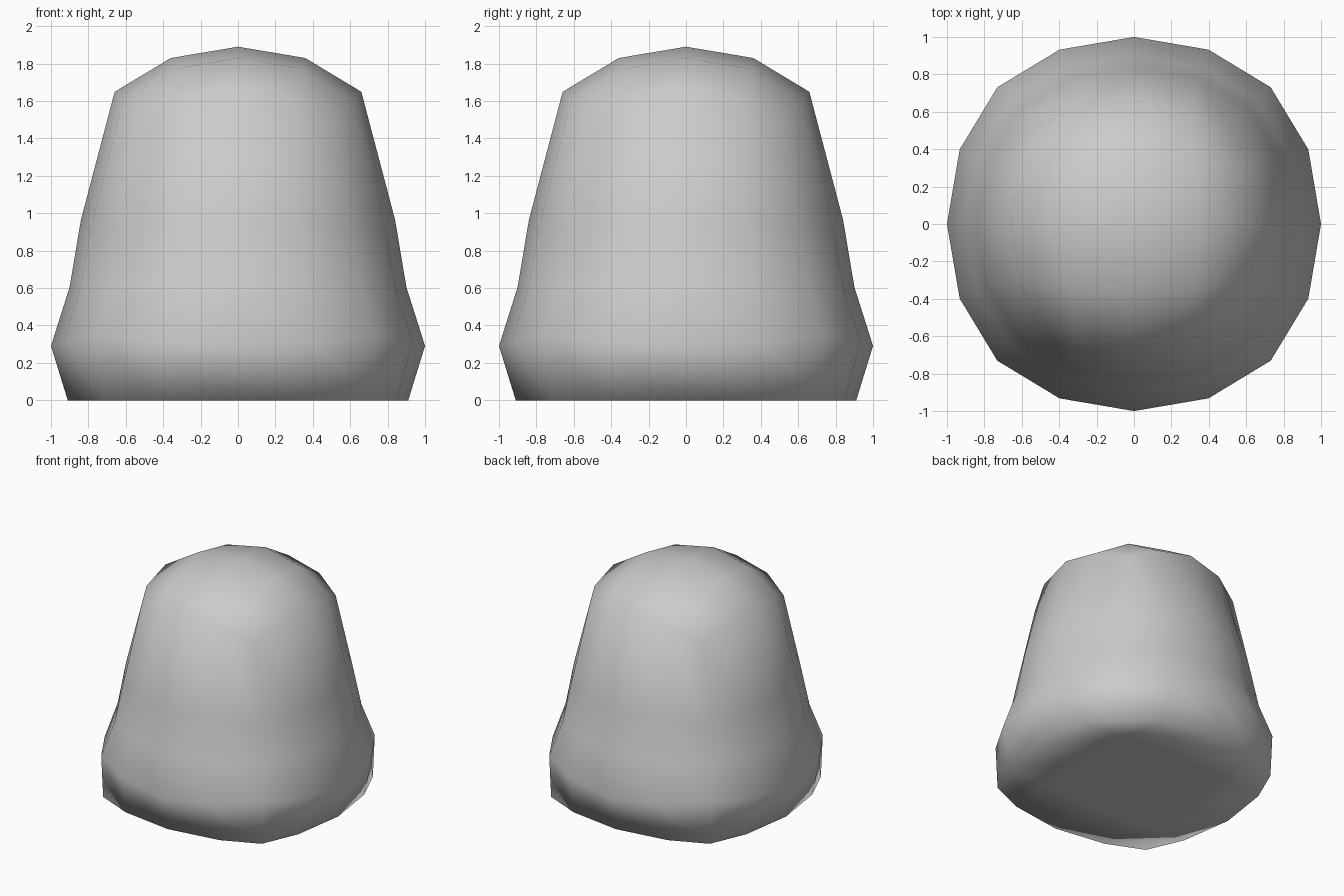
import bpy

if "Cube" in bpy.data.objects:
    bpy.data.objects.remove(bpy.data.objects["Cube"])

# Rounded body: a cube subdivided twice into a 16-sided ball
bpy.ops.mesh.primitive_cube_add(size=2)
body = bpy.context.object
body.name = "flared_dome_body"
mod = body.modifiers.new("round", 'SUBSURF')
mod.levels = 2
mod.use_limit_surface = False
bpy.ops.object.modifier_apply(modifier=mod.name)

# Stretch the ball: raised cap, lowered waist, flared rim, flat base
SCALE = 1.025
for v in body.data.vertices:
    ring = v.co.z
    x, y, z = v.co * SCALE
    if ring > 0.45:            # domed cap
        flare, z = 1.0, z + 0.99
    elif ring > -0.15:         # tapering wall
        flare, z = 1.0, z + 0.605
    elif ring > -0.45:         # widest rim
        flare, z = 1.0 / (0.8195 * SCALE), z + 0.65
    else:                      # flat base
        flare, z = 0.91 / (0.643 * SCALE), 0.0
    v.co = (x * flare, y * flare, z)

body.data.polygons.foreach_set("use_smooth", [True] * len(body.data.polygons))
body.data.update()
